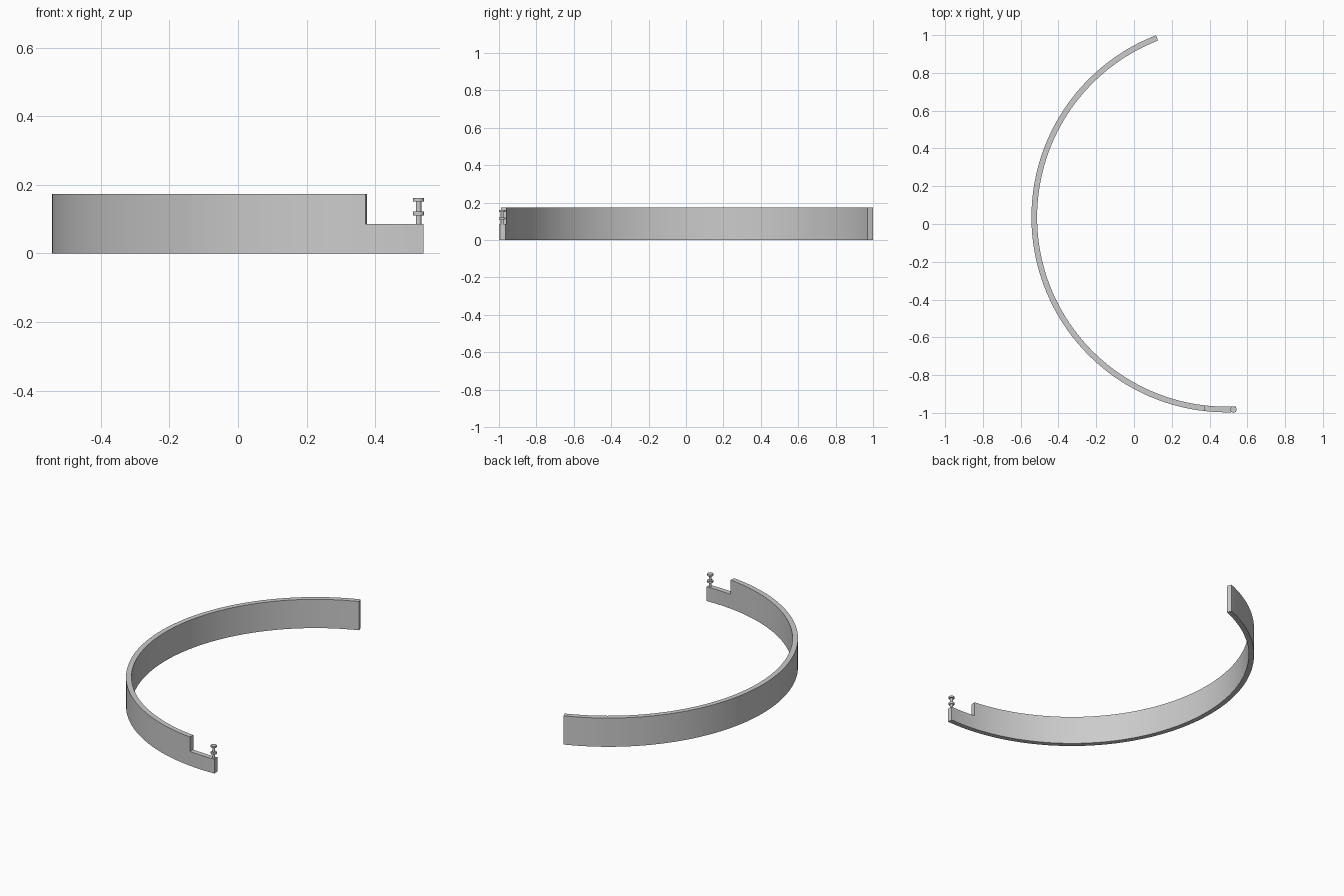
import bpy, bmesh, math

cube = bpy.data.objects.get("Cube")
if cube:
    bpy.data.objects.remove(cube, do_unlink=True)

# One plain grey for everything
grey = bpy.data.materials.new("light_grey")
grey.use_nodes = True
COLOUR = (0.6, 0.6, 0.6, 1)
grey.diffuse_color = COLOUR
grey.node_tree.nodes["Principled BSDF"].inputs["Base Color"].default_value = COLOUR

RADIUS, THICK = 1.033, 0.03
CX, CY = 0.49, 0.036
HIGH, LOW = 0.173, 0.086
START, STEP, END = 111.2, 263.45, 272.8


def finish(name, bm):
    bmesh.ops.remove_doubles(bm, verts=bm.verts, dist=1e-5)
    bmesh.ops.recalc_face_normals(bm, faces=bm.faces)
    mesh = bpy.data.meshes.new(name)
    bm.to_mesh(mesh)
    bm.free()
    mesh.materials.append(grey)
    obj = bpy.data.objects.new(name, mesh)
    bpy.context.collection.objects.link(obj)
    bpy.ops.object.select_all(action="DESELECT")
    obj.select_set(True)
    bpy.context.view_layer.objects.active = obj
    bpy.ops.object.shade_smooth_by_angle(angle=math.radians(30))
    return obj


def arc_point(radius, degrees, z):
    a = math.radians(degrees)
    return (CX + radius * math.cos(a), CY + radius * math.sin(a), z)


# Curved band: a floor strip, with the full-height run stopping at the step
bm = bmesh.new()
inner = RADIUS - THICK


def wall(start, end, count, levels):
    angles = [start + (end - start) * i / count for i in range(count + 1)]
    # Closed cross-section: up the outside, down the inside
    section = [(RADIUS, z) for z in levels] + [(inner, z) for z in reversed(levels)]
    rings = [[bm.verts.new(arc_point(r, a, z)) for r, z in section] for a in angles]
    n = len(section)
    for p, q in zip(rings, rings[1:]):
        for i in range(n):
            j = (i + 1) % n
            bm.faces.new((p[i], p[j], q[j], q[i]))
    return rings


tall = wall(START, STEP, 80, [0, LOW, HIGH])
tab = wall(STEP, END, 5, [0, LOW])
bm.faces.new(tall[0])
bm.faces.new(tall[-1][1:5])
bm.faces.new(tab[-1])
finish("curved_band", bm)

# Turned pin on the lowered tab: shaft, collar and cap
SHAFT, DISC = 0.008, 0.0165
profile = [(0, LOW - 0.005), (SHAFT, LOW - 0.005),
           (SHAFT, 0.111), (DISC, 0.111), (DISC, 0.122), (SHAFT, 0.122),
           (SHAFT, 0.151), (DISC, 0.151), (DISC, 0.162), (0, 0.162)]
bm = bmesh.new()
verts = [bm.verts.new((r, 0, z)) for r, z in profile]
edges = [bm.edges.new(pair) for pair in zip(verts, verts[1:])]
bmesh.ops.spin(bm, geom=verts + edges, cent=(0, 0, 0), axis=(0, 0, 1),
               angle=math.tau, steps=32)
pin = finish("locating_pin", bm)
pin.location = (0.5265, -0.9825, 0)
